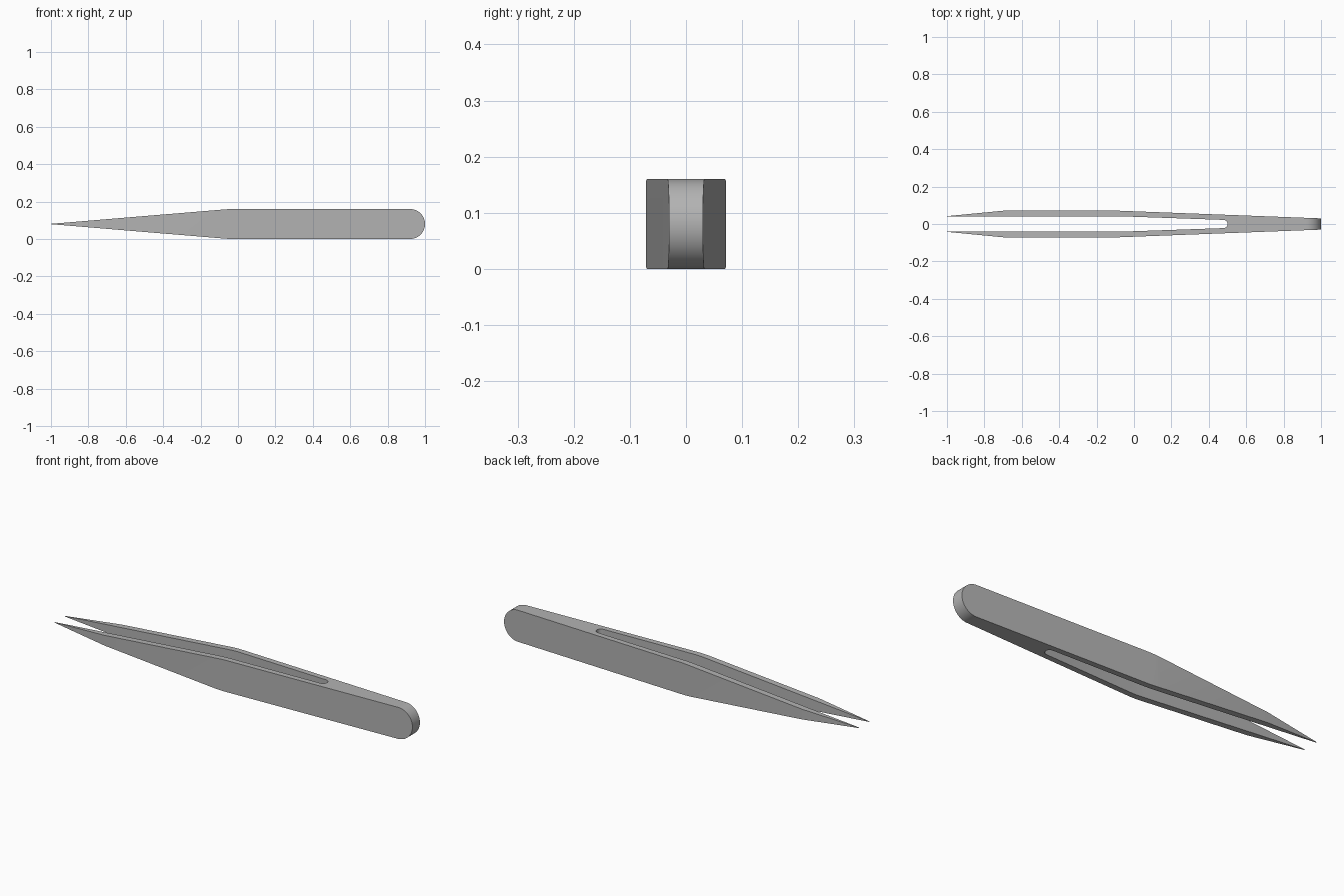
import bpy, bmesh, math

if "Cube" in bpy.data.objects:
    bpy.data.objects.remove(bpy.data.objects["Cube"])

steel = bpy.data.materials.new("steel grey")
steel.diffuse_color = (0.45, 0.45, 0.45, 1)
steel.use_nodes = True
steel.node_tree.nodes["Principled BSDF"].inputs["Base Color"].default_value = steel.diffuse_color


def prism(name, points, offset):
    """Extrude a closed outline of 3D points along offset."""
    bm = bmesh.new()
    face = bm.faces.new([bm.verts.new(p) for p in points])
    ext = bmesh.ops.extrude_face_region(bm, geom=[face])
    bmesh.ops.translate(bm, vec=offset,
                        verts=[g for g in ext["geom"] if isinstance(g, bmesh.types.BMVert)])
    bmesh.ops.recalc_face_normals(bm, faces=bm.faces)
    mesh = bpy.data.meshes.new(name)
    bm.to_mesh(mesh)
    bm.free()
    obj = bpy.data.objects.new(name, mesh)
    bpy.context.collection.objects.link(obj)
    mesh.materials.append(steel)
    return obj


def arc(cx, r, n):
    """Half circle bulging towards +x, from +r to -r."""
    return [(cx + r * math.cos(a), r * math.sin(a))
            for a in (math.pi / 2 - math.pi * i / n for i in range(n + 1))]


# Plan outline: two bowed arms joined at the back, with a round-ended slot
outer = [(-1, 0.042), (-0.7, 0.071), (-0.08, 0.071), (1.0, 0.03)]
slot = [(-1, 0.04), (-0.04, 0.04)] + arc(0.478, 0.022, 12) + [(-0.04, -0.04), (-1, -0.04)]
plan = outer + [(x, -y) for x, y in reversed(outer)] + slot[::-1]
tweezers = prism("tweezers", [(x, y, -0.05) for x, y in plan], (0, 0, 0.3))

# Side outline: tapering point and rounded back end
R = 0.08
upper = [(-1, 0.001), (-0.09, 0.0765), (-0.06, 0.0788), (-0.03, R)]
side = upper + arc(1 - R, R, 32) + [(x, -z) for x, z in reversed(upper)]
cutter = prism("side_cutter", [(x, -0.2, z + R) for x, z in side], (0, 0.4, 0))
cutter.hide_render = True

# Keep only what lies inside both outlines
mod = tweezers.modifiers.new("side shape", "BOOLEAN")
mod.operation = "INTERSECT"
mod.solver = "EXACT"
mod.object = cutter
bpy.context.view_layer.objects.active = tweezers
tweezers.select_set(True)
bpy.ops.object.modifier_apply(modifier=mod.name)
bpy.data.objects.remove(cutter)
bpy.ops.object.shade_smooth_by_angle(angle=math.radians(25))
